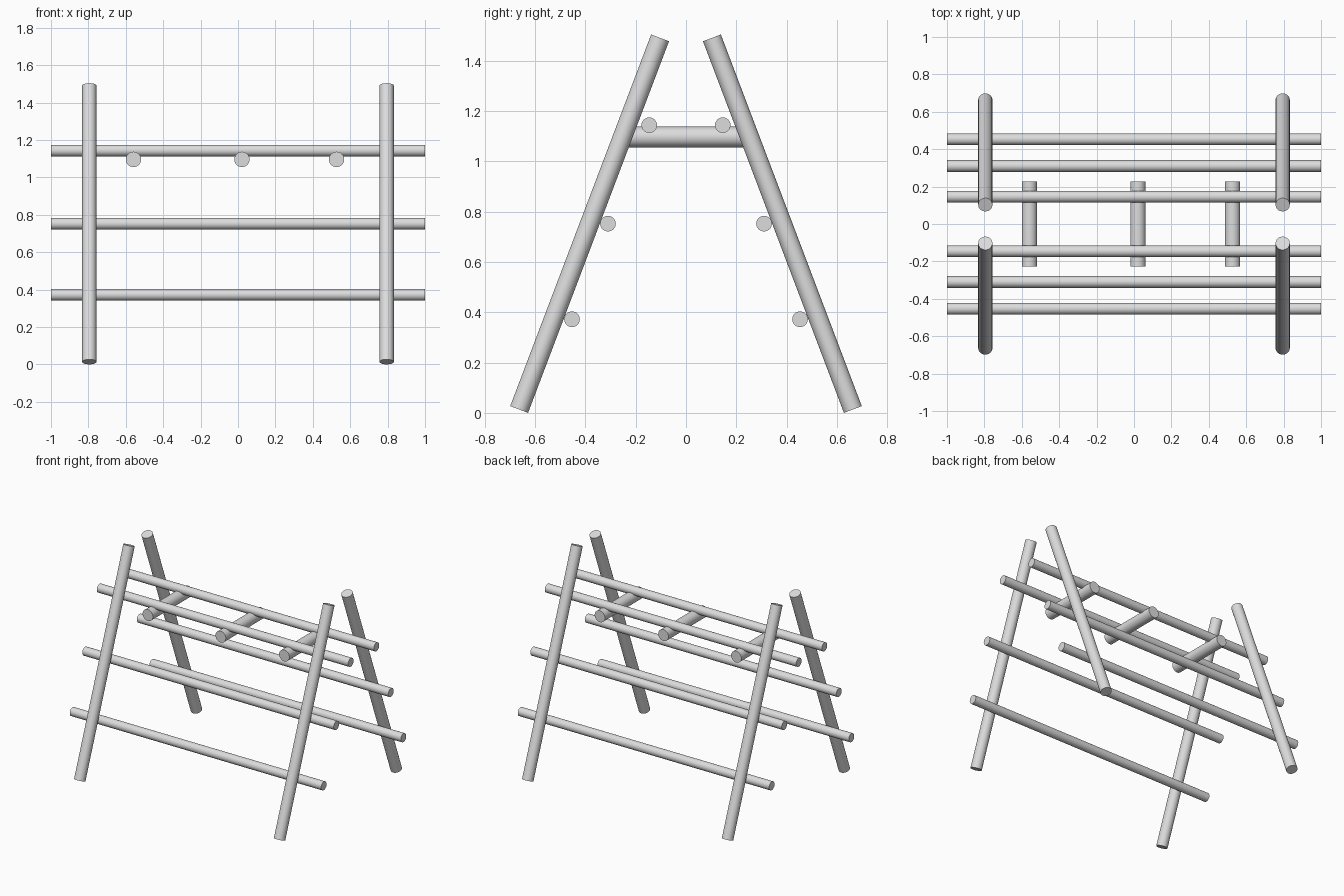
import bpy
import math
from mathutils import Vector

if "Cube" in bpy.data.objects:
    bpy.data.objects.remove(bpy.data.objects["Cube"])

wood = bpy.data.materials.new("light grey")
wood.diffuse_color = (0.72, 0.72, 0.72, 1)
wood.use_nodes = True
wood.node_tree.nodes["Principled BSDF"].inputs["Base Color"].default_value = wood.diffuse_color


def pole(name, start, end, radius):
    """Round pole with flat ends between two points."""
    a, b = Vector(start), Vector(end)
    axis = b - a
    bpy.ops.mesh.primitive_cylinder_add(
        vertices=32, radius=radius, depth=axis.length, location=(a + b) / 2,
        rotation=axis.to_track_quat('Z', 'Y').to_euler())
    obj = bpy.context.object
    obj.name = name
    obj.data.materials.append(wood)
    bpy.ops.object.shade_smooth_by_angle(angle=math.radians(40))


for side, s in (("front", -1), ("back", 1)):
    # Leaning legs
    for end, x in (("left", -0.795), ("right", 0.795)):
        pole(f"{side}_{end}_leg", (x, s * 0.663, 0.0135), (x, s * 0.103, 1.49), 0.038)
    # Long horizontal rails
    for level, y, z in (("lower", 0.453, 0.372), ("middle", 0.31, 0.752), ("upper", 0.146, 1.143)):
        pole(f"{side}_{level}_rail", (-1, s * y, z), (1, s * y, z), 0.031)

# Short crossbars joining the two sides under the upper rails
for i, x in enumerate((-0.559, 0.021, 0.527)):
    pole(f"crossbar_{i + 1}", (x, -0.227, 1.096), (x, 0.227, 1.096), 0.041)
